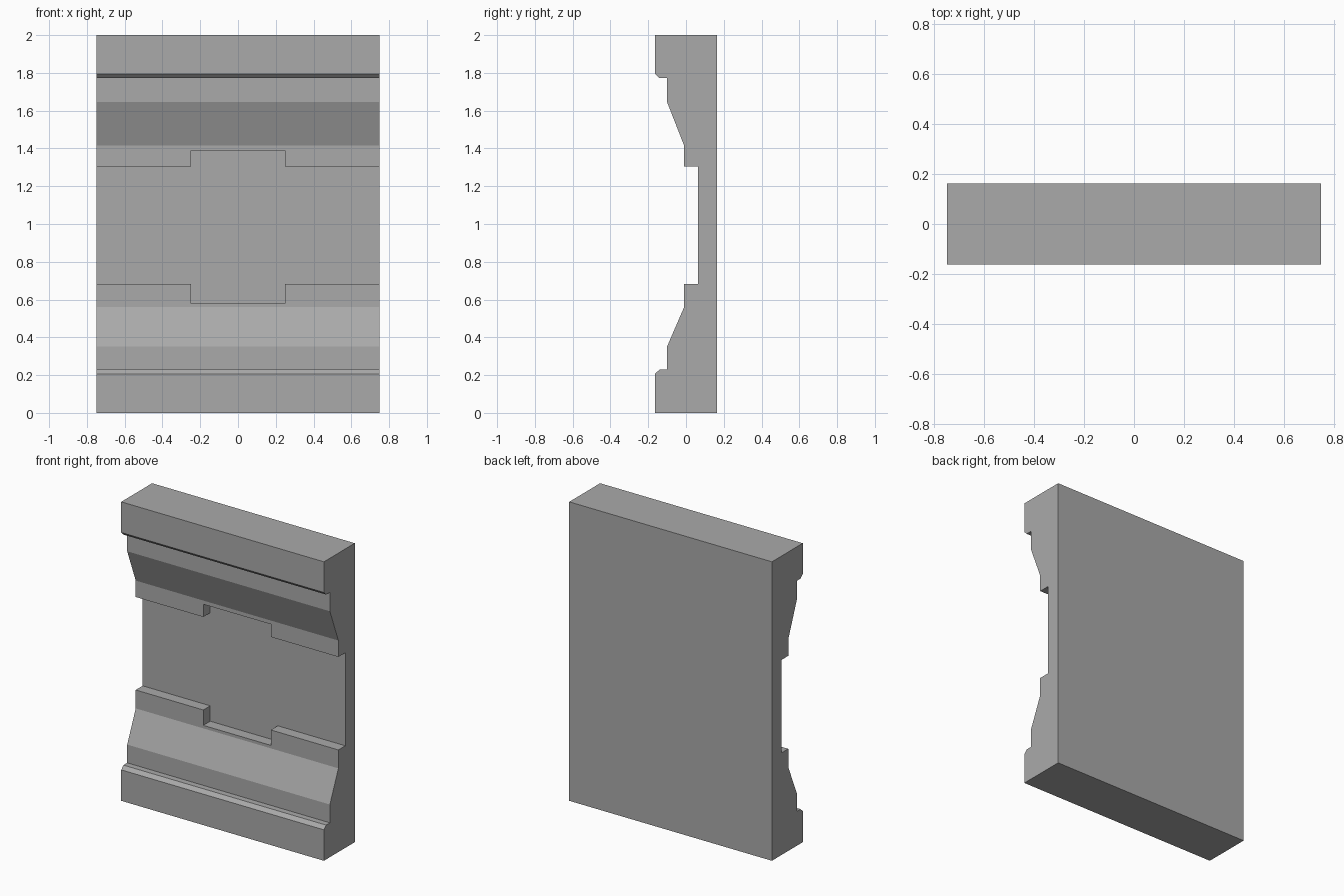
import bpy
import bmesh
from mathutils import Vector

cube = bpy.data.objects.get("Cube")
if cube:
    bpy.data.objects.remove(cube, do_unlink=True)

HALF_WIDTH = 0.75
BACK = 0.163


def make_material(name, rgb):
    mat = bpy.data.materials.new(name)
    mat.use_nodes = True
    color = (*rgb, 1.0)
    mat.diffuse_color = color
    bsdf = mat.node_tree.nodes["Principled BSDF"]
    bsdf.inputs["Base Color"].default_value = color
    return mat


def extrude_outline(name, points, direction, mat):
    """Solid made by sweeping a closed outline along a straight direction."""
    bm = bmesh.new()
    face = bm.faces.new([bm.verts.new(p) for p in points])
    swept = bmesh.ops.extrude_face_region(bm, geom=[face])["geom"]
    verts = [g for g in swept if isinstance(g, bmesh.types.BMVert)]
    bmesh.ops.translate(bm, verts=verts, vec=Vector(direction))
    bmesh.ops.recalc_face_normals(bm, faces=bm.faces)
    mesh = bpy.data.meshes.new(name)
    bm.to_mesh(mesh)
    bm.free()
    mesh.materials.append(mat)
    obj = bpy.data.objects.new(name, mesh)
    bpy.context.collection.objects.link(obj)
    return obj


grey = make_material("plain grey", (0.4, 0.4, 0.4))

# Moulded panel: side profile (y, z) swept across the width
profile = [
    (BACK, 0), (-BACK, 0),
    (-BACK, 0.207), (-0.14, 0.23), (-0.1, 0.23),      # bottom lip
    (-0.1, 0.352), (-0.01, 0.56),                     # lower slope
    (-0.01, 1.415), (-0.1, 1.645),                    # upper slope
    (-0.1, 1.772), (-0.14, 1.772), (-BACK, 1.795),    # top lip
    (-BACK, 2), (BACK, 2),
]
panel = extrude_outline("moulded_panel", [(-HALF_WIDTH, y, z) for y, z in profile],
                        (2 * HALF_WIDTH, 0, 0), grey)

# Cross channel with a taller middle: outline (x, z) swept from the floor forwards
right_half = [(0.25, 0.58), (0.25, 0.683), (1, 0.683),
              (1, 1.305), (0.25, 1.305), (0.25, 1.39)]
outline = right_half + [(-x, z) for x, z in reversed(right_half)]
cutter = extrude_outline("channel_cutter", [(x, 0.063, z) for x, z in outline],
                         (0, -0.4, 0), grey)
cutter.hide_render = True

# Cut the channel, then drop the cutter
cut = panel.modifiers.new("channel", "BOOLEAN")
cut.operation = "DIFFERENCE"
cut.solver = "EXACT"
cut.object = cutter
bpy.context.view_layer.objects.active = panel
bpy.ops.object.modifier_apply(modifier=cut.name)
bpy.data.objects.remove(cutter, do_unlink=True)
